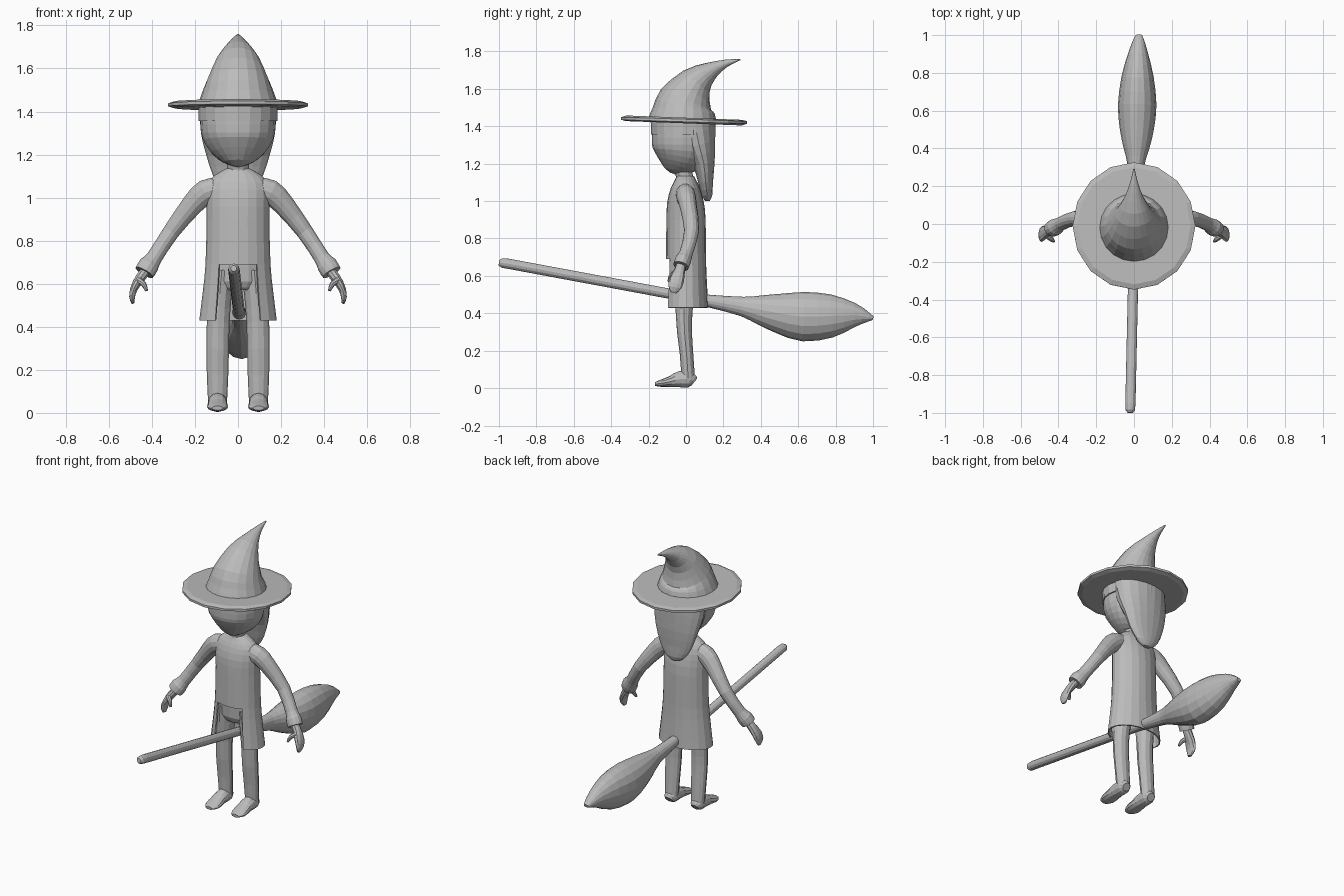
import bpy, bmesh, math
from mathutils import Vector

grey = bpy.data.materials.new("plain_grey")
grey.diffuse_color = (0.5, 0.5, 0.5, 1)


def resample(pts, step):
    """Catmull-Rom interpolation of (x, y, z, ru, rv) control rings."""
    out = []
    for i in range(len(pts) - 1):
        p0, p1 = pts[max(i - 1, 0)], pts[i]
        p2, p3 = pts[i + 1], pts[min(i + 2, len(pts) - 1)]
        for k in range(step):
            t = k / step
            out.append([0.5 * (2 * b + (c - a) * t + (2 * a - 5 * b + 4 * c - d) * t * t
                               + (3 * b - a - 3 * c + d) * t ** 3)
                        for a, b, c, d in zip(p0, p1, p2, p3)])
    out.append(list(pts[-1]))
    return out


def tube(name, pts, n=16, ref=(1, 0, 0), step=2, caps=(True, True),
         mirror=False, thick=0, cut=None):
    """Loft elliptical rings along a path; ru lies along ref, rv across it."""
    pts = resample(pts, step)
    bm = bmesh.new()
    rings = []
    for i, p in enumerate(pts):
        a, b = pts[max(i - 1, 0)], pts[min(i + 1, len(pts) - 1)]
        t = (Vector(b[:3]) - Vector(a[:3])).normalized()
        u = Vector(ref)
        u = (u - t * u.dot(t)).normalized()
        v = t.cross(u)
        ring = []
        for k in range(n):
            ang = 2 * math.pi * k / n
            ring.append(bm.verts.new(Vector(p[:3]) + u * p[3] * math.cos(ang)
                                     + v * p[4] * math.sin(ang)))
        rings.append(ring)
    for r0, r1 in zip(rings, rings[1:]):
        for k in range(n):
            j = (k + 1) % n
            bm.faces.new((r0[k], r0[j], r1[j], r1[k]))
    if caps[0]:
        bm.faces.new(rings[0][::-1])
    if caps[1]:
        bm.faces.new(rings[-1])
    bmesh.ops.recalc_face_normals(bm, faces=bm.faces)
    if cut:
        bmesh.ops.delete(bm, geom=[f for f in bm.faces if cut(f.calc_center_median())],
                         context='FACES')
    me = bpy.data.meshes.new(name)
    bm.to_mesh(me)
    bm.free()
    me.materials.append(grey)
    ob = bpy.data.objects.new(name, me)
    bpy.context.collection.objects.link(ob)
    if thick:
        m = ob.modifiers.new("thickness", 'SOLIDIFY')
        m.thickness, m.offset = thick, -1
    if mirror:
        ob.modifiers.new("mirror", 'MIRROR').use_clip = False
    return ob


Y = (0, 1, 0)

# Head and neck
tube("head", [(0, -.04, 1.145, .02, .02), (0, -.04, 1.165, .07, .075),
              (0, -.03, 1.21, .125, .125), (0, -.02, 1.27, .163, .158),
              (0, -.02, 1.34, .175, .163), (0, -.02, 1.43, .172, .160)], n=20)
tube("neck", [(0, 0, 1.09, .06, .05), (0, -.01, 1.14, .05, .045),
              (0, -.02, 1.2, .055, .055)], n=12)

# Hair: band under the hat and long tapering back
tube("hair_band", [(0, -.015, 1.355, .183, .172), (0, -.015, 1.44, .184, .174)],
     n=20, step=1)
tube("hair_back", [(0, .115, 1.0, .025, .012), (0, .113, 1.03, .07, .028),
                   (0, .105, 1.1, .115, .040), (0, .095, 1.2, .148, .060),
                   (0, .070, 1.3, .172, .090), (0, .045, 1.42, .180, .115)], n=18)

# Pointed hat bent backwards, with a thin brim
tube("hat_cone", [(0, -.017, 1.43, .187, .185), (0, -.012, 1.485, .168, .166),
                  (0, 0, 1.542, .145, .145), (0, .055, 1.637, .10, .092),
                  (0, .137, 1.70, .052, .046), (0, .215, 1.737, .022, .020),
                  (0, .29, 1.757, .004, .004)], n=20)
tube("hat_brim", [(0, -.0110, 1.416, .300, .310), (0, -.0107, 1.424, .325, .337),
                  (0, -.0103, 1.438, .325, .337), (0, -.0100, 1.446, .300, .310)],
     step=1)

# Long tunic, slit open at the front
tube("tunic", [(0, 0, .43, .180, .120), (0, 0, .56, .164, .112), (0, 0, .69, .151, .107),
               (0, 0, .90, .146, .105), (0, -.003, 1.0, .148, .097),
               (0, -.003, 1.07, .138, .078), (0, -.003, 1.11, .100, .058),
               (0, -.003, 1.135, .055, .046)], n=20, caps=(False, True), thick=.008,
     cut=lambda c: c.z < .69 and c.y < 0 and abs(c.x) < .103)

# Sleeves with flared cuffs
tube("sleeve", [(.09, -.005, 1.04, .050, .055), (.15, 0, 1.025, .052, .060),
                (.21, .012, .970, .046, .052), (.31, .030, .842, .040, .040),
                (.39, 0, .720, .036, .038), (.415, -.015, .685, .044, .049),
                (.435, -.027, .652, .042, .047)], n=14, ref=Y, mirror=True)

# Hands
tube("hand", [(.425, -.025, .665, .026, .024), (.455, -.035, .625, .030, .024),
              (.482, -.050, .580, .040, .018), (.492, -.060, .540, .035, .014),
              (.488, -.066, .510, .016, .008)], n=10, ref=Y, mirror=True)
tube("thumb", [(.462, -.060, .615, .016, .016), (.438, -.080, .598, .014, .013),
               (.425, -.092, .568, .007, .007)], n=8, ref=Y, mirror=True)

# Trousers and shoes
tube("hips", [(0, 0, .57, .085, .060), (0, 0, .61, .125, .085), (0, 0, .74, .130, .090)],
     n=16)
tube("trouser_leg", [(.095, .012, .05, .044, .036), (.095, .003, .18, .050, .036),
                     (.094, -.008, .30, .052, .040), (.092, -.010, .42, .053, .046),
                     (.085, -.005, .55, .056, .065), (.075, 0, .66, .062, .080)],
     n=12, mirror=True)
tube("shoe", [(.095, .044, .032, .026, .026), (.095, .022, .045, .043, .042),
              (.095, -.030, .048, .044, .044), (.095, -.080, .036, .047, .030),
              (.095, -.130, .026, .048, .020), (.095, -.166, .022, .026, .010)],
     n=12, mirror=True)

# Broom: slightly slanted handle and swollen brush
tube("broom_handle", [(-.020, -1.0, .671, .014, .014), (-.020, -.985, .669, .025, .025),
                      (-.019, -.95, .665, .027, .027), (0, -.10, .507, .027, .027),
                      (.006, .16, .458, .027, .027)], n=12, step=1)
tube("broom_brush", [(.005, .06, .477, .028, .028), (.006, .14, .463, .034, .035),
                     (.010, .30, .437, .042, .052), (.013, .40, .418, .068, .080),
                     (.015, .50, .400, .090, .107), (.017, .63, .382, .102, .132),
                     (.019, .78, .386, .085, .115), (.022, .90, .390, .054, .066),
                     (.025, .98, .378, .027, .022), (.025, 1.0, .373, .016, .010)], n=16)
